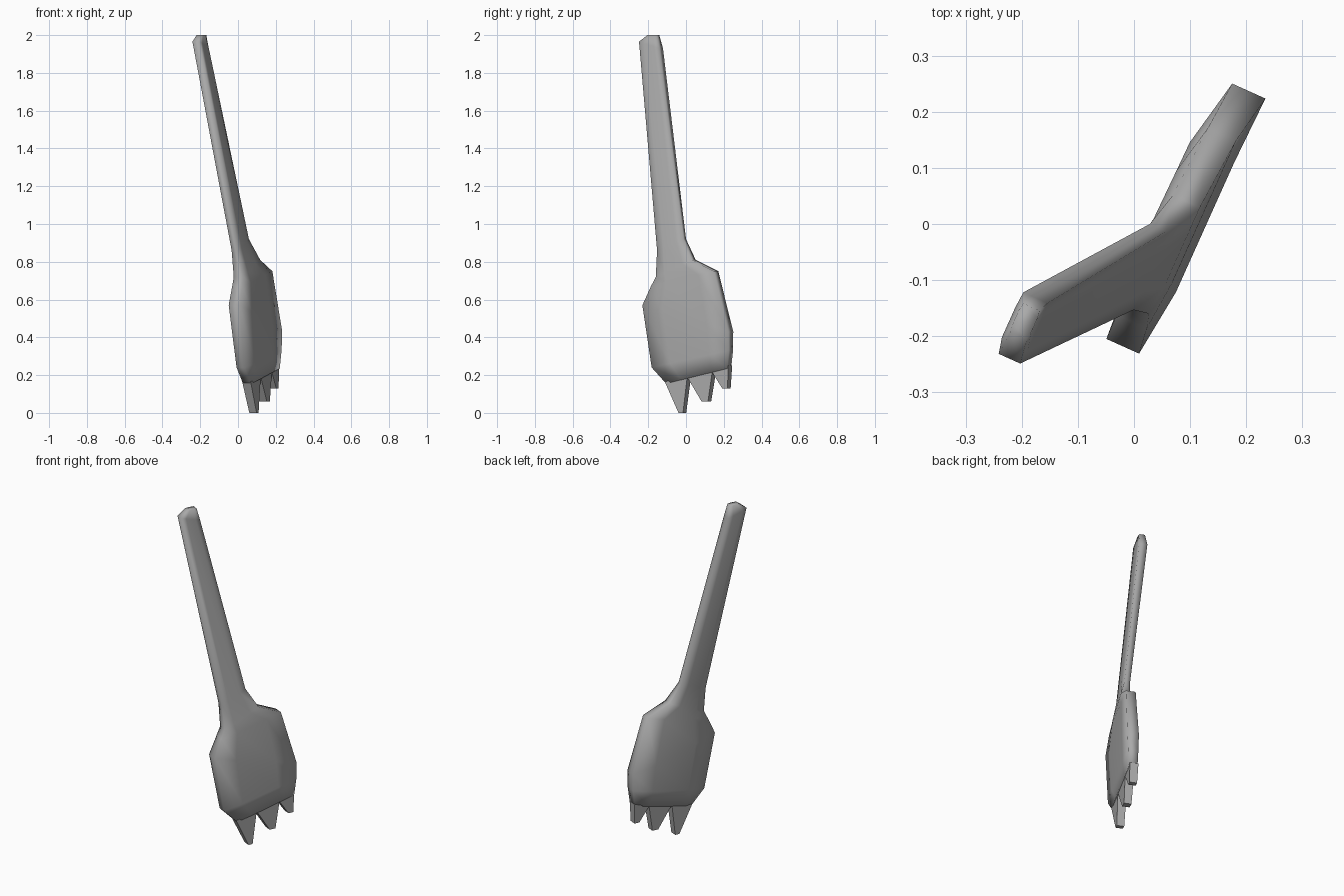
import bpy
import bmesh
from mathutils import Vector

cube = bpy.data.objects.get("Cube")
if cube:
    bpy.data.objects.remove(cube)

# Local axes: ACROSS runs along the width of the head, OUT through its thickness
OUT = Vector((0.912, -0.41, 0))
ACROSS = Vector((0.41, 0.912, 0))

grey = bpy.data.materials.new("plain_grey")
grey.use_nodes = True
grey.diffuse_color = (0.4, 0.4, 0.4, 1)
grey.node_tree.nodes["Principled BSDF"].inputs["Base Color"].default_value = grey.diffuse_color


def place(w, n, z):
    return ACROSS * w + OUT * n + Vector((0, 0, z))


def loft(name, sections):
    """Skin closed sections of equal point count and cap both ends."""
    bm = bmesh.new()
    rings = [[bm.verts.new(p) for p in s] for s in sections]
    for a, b in zip(rings, rings[1:]):
        for i in range(len(a)):
            j = (i + 1) % len(a)
            bm.faces.new((a[i], a[j], b[j], b[i]))
    bm.faces.new(rings[0])
    bm.faces.new(rings[-1])
    bmesh.ops.recalc_face_normals(bm, faces=bm.faces)
    mesh = bpy.data.meshes.new(name)
    bm.to_mesh(mesh)
    bm.free()
    mesh.materials.append(grey)
    obj = bpy.data.objects.new(name, mesh)
    bpy.context.collection.objects.link(obj)
    return obj


def section(left, right, back, front, mid_back, mid_front):
    """Flat bar section with a raised middle on both faces."""
    def at(t, n):
        return place(left[0] + (right[0] - left[0]) * t, n,
                     left[1] + (right[1] - left[1]) * t)
    # the rim planes differ slightly from the left to the right end
    return [at(0, back[0]), at(0, front[0]), at(0.25, mid_front), at(0.75, mid_front),
            at(1, front[1]), at(1, back[1]), at(0.75, mid_back), at(0.25, mid_back)]


# Handle and head: one tapering skin from the handle end down to the tine roots
body = loft("handle_and_head", [
    section((-0.265, 2.0), (-0.21, 2.0), (-0.122, -0.122), (-0.09, -0.09), -0.124, -0.088),
    section((-0.31, 1.965), (-0.192, 1.93), (-0.125, -0.13), (-0.083, -0.083), -0.132, -0.081),
    section((-0.14, 0.86), (0.012, 0.92), (0.026, 0.026), (0.062, 0.058), 0.02, 0.066),
    section((-0.135, 0.72), (0.075, 0.81), (0.036, 0.042), (0.09, 0.095), 0.028, 0.095),
    section((-0.16, 0.67), (0.21, 0.75), (0.038, 0.05), (0.097, 0.105), 0.03, 0.105),
    section((-0.207, 0.57), (0.30, 0.43), (0.039, 0.057), (0.103, 0.122), 0.031, 0.118),
    section((-0.152, 0.24), (0.30, 0.33), (0.06, 0.06), (0.105, 0.118), 0.04, 0.118),
    section((-0.068, 0.155), (0.29, 0.235), (0.06, 0.062), (0.105, 0.112), 0.055, 0.112),
])
for poly in body.data.polygons:
    poly.use_smooth = True


# Tines: three tapering teeth stepping up across the end of the head
def tine(name, root_left, root_right, tip_left, tip_right, tip_z):
    def bar(left, right, back, front):
        return [place(w, n, z) for (w, z), n in
                ((left, back), (left, front), (right, front), (right, back))]
    obj = loft(name, [bar(root_left, root_right, 0.058, 0.107),
                      bar((tip_left, tip_z), (tip_right, tip_z), 0.064, 0.106)])
    bpy.ops.object.select_all(action="DESELECT")
    bpy.context.view_layer.objects.active = obj
    obj.select_set(True)
    bpy.ops.object.shade_smooth_by_angle()


tine("long_tine", (-0.075, 0.165), (0.055, 0.19), 0.004, 0.03, 0.0)
tine("middle_tine", (0.055, 0.19), (0.2, 0.215), 0.138, 0.175, 0.06)
tine("short_tine", (0.2, 0.215), (0.294, 0.25), 0.258, 0.288, 0.13)
